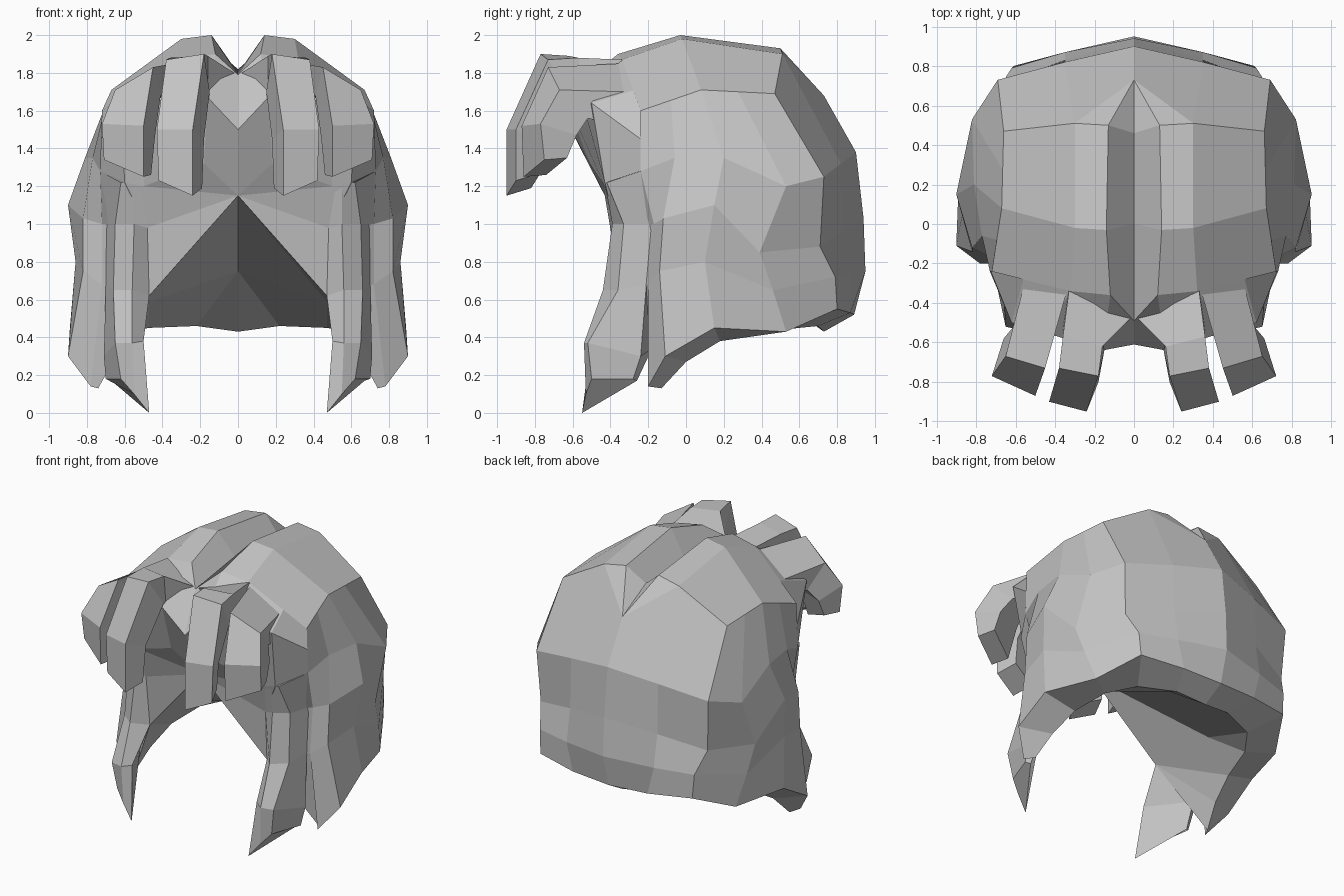
import bpy
import bmesh
from mathutils import Vector

default_cube = bpy.data.objects.get("Cube")
if default_cube:
    bpy.data.objects.remove(default_cube, do_unlink=True)

hair_grey = bpy.data.materials.new("hair_grey")
hair_grey.use_nodes = True
hair_grey.diffuse_color = (.55, .55, .55, 1)
shader = next(n for n in hair_grey.node_tree.nodes if n.type == "BSDF_PRINCIPLED")
shader.inputs["Base Color"].default_value = hair_grey.diffuse_color


def add_face(mesh, points):
    """Add one polygon, dropping repeated corners."""
    corners = list(dict.fromkeys(tuple(p) for p in points))
    if len(corners) > 2:
        mesh.faces.new([mesh.verts.new(c) for c in corners])


def add_strip(mesh, first, second):
    """Bridge two edge lines of equal length."""
    for (a, b), (c, d) in zip(zip(first, first[1:]), zip(second, second[1:])):
        add_face(mesh, (a, b, d, c))


def add_sheet(mesh, columns):
    for first, second in zip(columns, columns[1:]):
        add_strip(mesh, first, second)


def finish(name, mesh):
    """Weld the half model, orient it and mirror it to the other side."""
    bmesh.ops.remove_doubles(mesh, verts=mesh.verts[:], dist=.001)
    bmesh.ops.recalc_face_normals(mesh, faces=mesh.faces[:])
    data = bpy.data.meshes.new(name)
    mesh.to_mesh(data)
    mesh.free()
    data.materials.append(hair_grey)
    part = bpy.data.objects.new(name, data)
    bpy.context.collection.objects.link(part)
    mirror = part.modifiers.new("mirror_sides", "MIRROR")
    mirror.use_axis[0] = True
    mirror.use_clip = True


def build_lock(name, edges):
    """Closed strand of hair from its long edges, listed root to tip."""
    mesh = bmesh.new()
    add_sheet(mesh, edges + edges[:1])
    add_face(mesh, [edge[0] for edge in edges])
    add_face(mesh, [edge[-1] for edge in edges])
    finish(name, mesh)


def build_fringe(name, inner, outer, depths):
    """Strand with a front face and a thickness given for each section."""
    def push(edge):
        return [Vector(p) + Vector(d) for p, d in zip(edge, depths)]
    build_lock(name, [inner, outer, push(outer), push(inner)])


# Corners of the hollow under the hair
hollow_back = (0, .28, .75)
hollow_side = (.47, .2, .59)
hollow_front = (.47, -.34, .62)
cheek = (.48, -.37, .98)

# Shell columns: crown edge, down the outside, under the hem, into the hollow
back_centre = [(0, .73, 1.68), (0, .9, 1.38), (0, .94, 1.03), (0, .95, .75),
               (0, .89, .52), (0, .73, .43), hollow_back]
back_middle = [(.3, .51, 1.9), (.35, .82, 1.32), (.35, .83, .96), (.35, .87, .73),
               (.3, .87, .53), (.22, .7, .46), hollow_back]
back_corner = [(.66, .47, 1.69), (.69, .73, 1.25), (.67, .71, .88), (.62, .79, .72),
               (.61, .8, .55), (.47, .6, .45), hollow_side]
rear_side = [(.665, .275, 1.7), (.82, .53, 1.2), (.83, .39, .85), (.81, .46, .65),
             (.77, .53, .43), (.6, .42, .43), hollow_side]
middle_side = [(.67, .08, 1.71), (.81, .2, 1.35), (.9, .15, 1.1), (.86, .1, .8),
               (.89, .15, .45), (.66, .18, .38), hollow_front]
front_side = [(.695, -.08, 1.655), (.77, -.06, 1.35), (.82, -.12, 1.03),
              (.82, -.14, .75), (.9, -.11, .3), (.7, 0, .27), hollow_front]
front_edge = [(.72, -.24, 1.6), (.73, -.24, 1.28), (.72, -.17, 1), (.72, -.2, .68),
              (.78, -.2, .14), (.74, -.13, .13), hollow_front]
shell = [back_centre, back_middle, back_corner, rear_side,
         middle_side, front_side, front_edge]

cap = bmesh.new()
add_sheet(cap, shell)

# Crown with its centre parting, front to back
parting = [(0, -.49, 1.79), (0, 0, 1.8), (0, .46, 1.82)]
ridge = [(.12, -.36, 1.9), (.14, -.03, 2), (.13, .5, 1.93)]
crown = [(.32, -.34, 1.87), (.3, -.02, 1.98), back_middle[0]]
crown_edge = [front_edge[0], middle_side[0], back_corner[0]]
add_sheet(cap, [parting, ridge, crown, crown_edge])
add_face(cap, (parting[-1], ridge[-1], back_centre[0]))
add_face(cap, (ridge[-1], crown[-1], back_centre[0]))

# Forehead behind the fringe, centre to temple
brow = [parting[0], (0, -.61, 1.5), (0, -.43, 1.15)]
inner_brow = [ridge[0], (.16, -.64, 1.67), (.18, -.51, 1.32)]
outer_brow = [crown[0], (.45, -.55, 1.65), (.5, -.43, 1.2)]
temple = [(.56, -.28, 1.708), (.62, -.5, 1.64), (.6, -.43, 1.22)]
temple_edge = [front_edge[0], (.725, -.24, 1.45), front_edge[1]]
add_sheet(cap, [brow, inner_brow, outer_brow, temple, temple_edge])

# Front return of the sides and the inner ceiling
add_strip(cap, front_edge[1:5], [temple[-1], cheek, hollow_front, front_edge[-2]])
add_face(cap, (temple[-1], outer_brow[-1], cheek))
ceiling = [inner_brow[-1], outer_brow[-1], cheek, hollow_front, hollow_side, hollow_back]
for first, second in zip(ceiling, ceiling[1:]):
    add_face(cap, (brow[-1], first, second))
finish("hair_cap", cap)

# Fringe strands curling forward over the forehead
build_fringe(
    "inner_fringe",
    inner=[(.02, -.48, 1.8), (.16, -.62, 1.89), (.18, -.77, 1.9),
           (.24, -.95, 1.5), (.24, -.95, 1.15)],
    outer=[(.33, -.34, 1.87), (.36, -.57, 1.88), (.38, -.73, 1.87),
           (.43, -.9, 1.5), (.42, -.9, 1.23)],
    depths=[(.02, .04, -.12), (0, .02, -.2), (-.03, .13, -.2),
            (-.06, .15, -.05), (-.05, .13, .04)])
build_fringe(
    "outer_fringe",
    inner=[(.34, -.34, 1.85), (.45, -.73, 1.83), (.5, -.87, 1.52), (.5, -.86, 1.25)],
    outer=[(.56, -.32, 1.7), (.65, -.67, 1.71), (.72, -.77, 1.53), (.71, -.75, 1.34)],
    depths=[(0, .04, -.2), (-.04, .15, -.15), (-.06, .19, -.06), (-.04, .12, .01)])

# Long pointed strand in front of each ear
build_lock("side_lock", [
    [(.5, -.43, 1.22), cheek, hollow_front, (.5, -.5, .38), (.47, -.55, 0)],
    [(.55, -.43, 1.22), (.55, -.39, 1), (.56, -.44, .65), (.56, -.54, .37), (.55, -.53, .1)],
    [(.62, -.42, 1.22), (.65, -.33, 1), (.66, -.36, .65), (.65, -.52, .37), (.62, -.5, .18)],
    [(.73, -.24, 1.28), (.7, -.17, 1), (.7, -.21, .68), (.71, -.24, .3), (.7, -.28, .18)],
    [(.6, -.2, 1.2), (.55, -.15, 1), (.52, -.22, .62), (.66, -.18, .34), (.67, -.26, .17)]])
